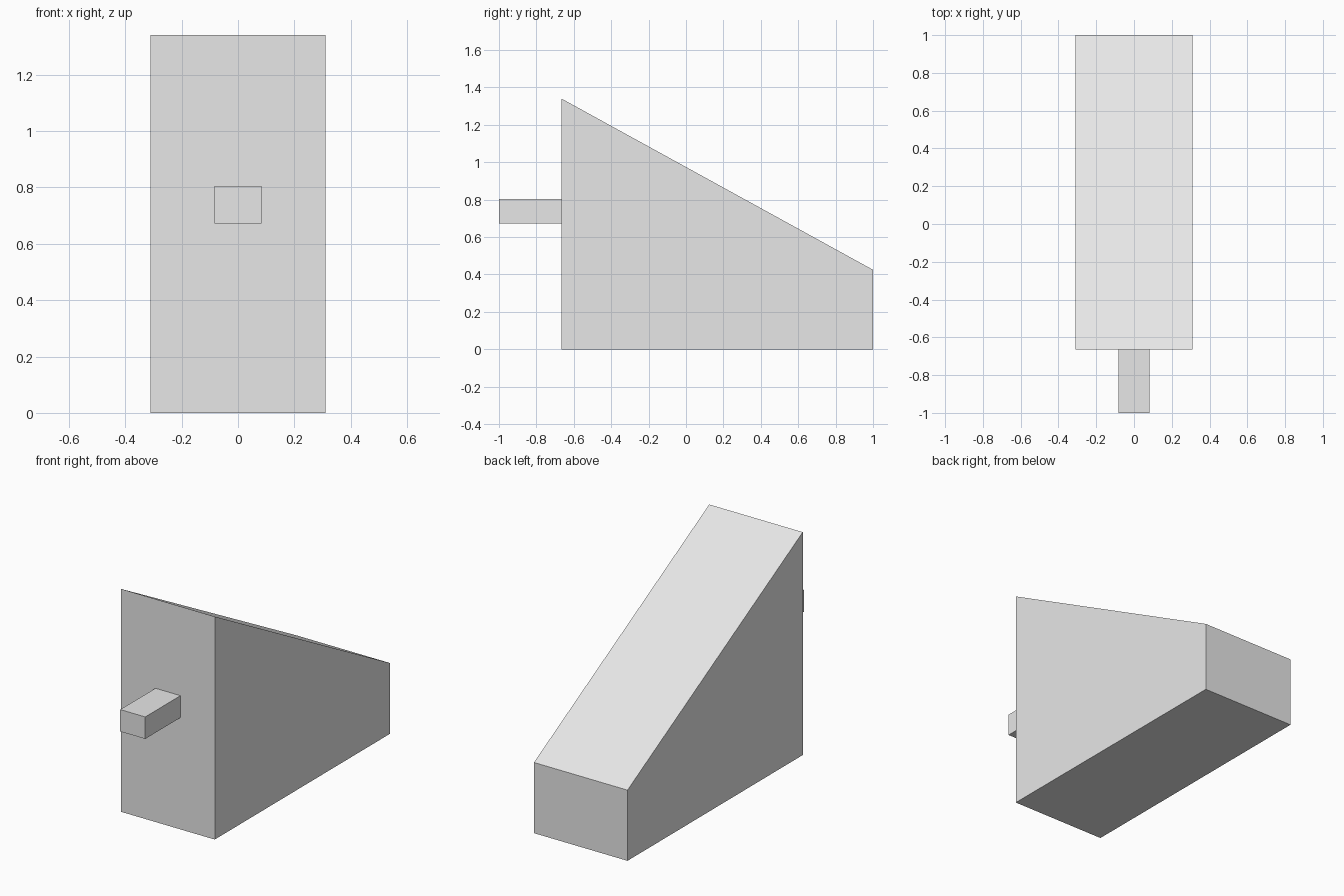
import bpy, bmesh

if "Cube" in bpy.data.objects:
    bpy.data.objects.remove(bpy.data.objects["Cube"])

grey = bpy.data.materials.new("light grey")
grey.diffuse_color = (0.8, 0.8, 0.8, 1)
grey.use_nodes = True
grey.node_tree.nodes["Principled BSDF"].inputs["Base Color"].default_value = grey.diffuse_color


def extrude_profile(name, profile, half_width):
    """Solid from a (y, z) profile extruded symmetrically along x."""
    bm = bmesh.new()
    face = bm.faces.new([bm.verts.new((-half_width, y, z)) for y, z in profile])
    result = bmesh.ops.extrude_face_region(bm, geom=[face])
    verts = [g for g in result["geom"] if isinstance(g, bmesh.types.BMVert)]
    bmesh.ops.translate(bm, verts=verts, vec=(2 * half_width, 0, 0))
    bmesh.ops.recalc_face_normals(bm, faces=bm.faces)
    mesh = bpy.data.meshes.new(name)
    bm.to_mesh(mesh)
    bm.free()
    mesh.materials.append(grey)
    obj = bpy.data.objects.new(name, mesh)
    bpy.context.collection.objects.link(obj)
    return obj


FRONT = -0.665

# Sloped block, tall at the front and low at the back
extrude_profile("wedge_body", [(FRONT, 0), (1, 0), (1, 0.425), (FRONT, 1.34)], 0.311)

# Square peg sticking out of the front face
extrude_profile("front_peg", [(-1, 0.672), (FRONT, 0.672), (FRONT, 0.804), (-1, 0.804)], 0.083)
